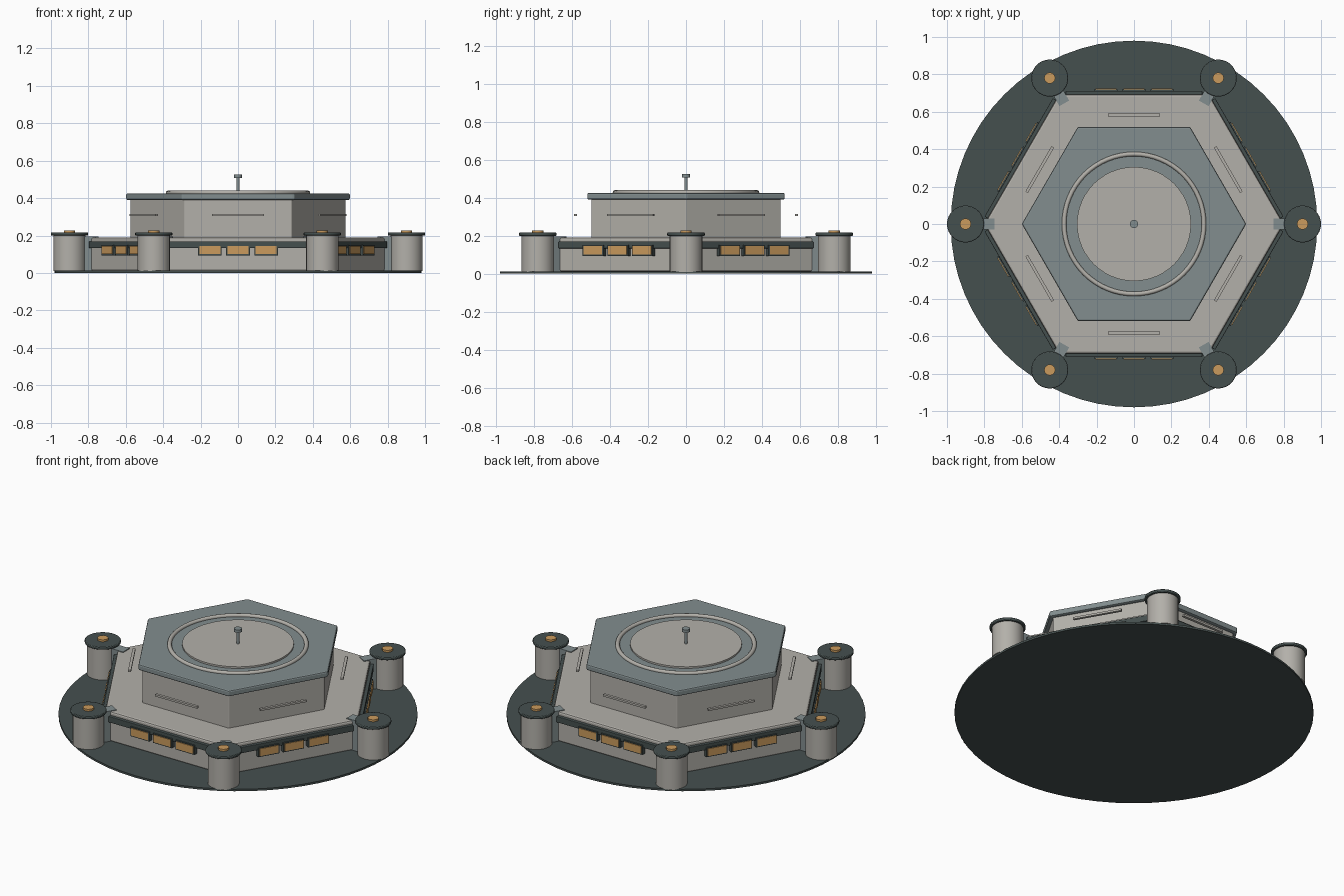
import bpy, math
from mathutils import Matrix, Vector

if "Cube" in bpy.data.objects:
    bpy.data.objects.remove(bpy.data.objects["Cube"])


def material(name, rgb):
    m = bpy.data.materials.new(name)
    m.diffuse_color = (*rgb, 1)
    m.use_nodes = True
    m.node_tree.nodes["Principled BSDF"].inputs["Base Color"].default_value = m.diffuse_color
    return m


STONE = material("pale stone", (0.45, 0.435, 0.40))
SLATE = material("blue slate", (0.225, 0.27, 0.275))
DARK = material("dark green grey", (0.06, 0.08, 0.078))
AMBER = material("amber light", (0.60, 0.33, 0.11))


def finish(name, mat, bevel=0, smooth=False):
    ob = bpy.context.object
    ob.name = name
    ob.data.materials.append(mat)
    if bevel:
        b = ob.modifiers.new("bevel", 'BEVEL')
        b.width, b.segments = bevel, 2
        b.limit_method, b.angle_limit = 'ANGLE', math.radians(40)
    if smooth:
        bpy.ops.object.shade_smooth_by_angle(angle=math.radians(35))
    return ob


def prism(name, mat, r, z0, z1, sides=32, at=(0, 0), bevel=0):
    # upright cylinder or hexagonal block, with a corner on +x
    bpy.ops.mesh.primitive_cylinder_add(vertices=sides, radius=r, depth=z1 - z0,
                                        location=(at[0], at[1], (z0 + z1) / 2))
    ob = bpy.context.object
    ob.data.transform(Matrix.Rotation(math.pi / 2, 4, 'Z'))
    return finish(name, mat, bevel, sides > 8)


def block(name, mat, angle, radial, side, z, size, bevel=0):
    # box placed at a distance from the centre, turned to face outwards
    pos = Matrix.Rotation(angle, 3, 'Z') @ Vector((radial, side, z))
    bpy.ops.mesh.primitive_cube_add(size=1, location=pos, rotation=(0, 0, angle))
    bpy.context.object.data.transform(Matrix.Diagonal((*size, 1)))
    return finish(name, mat, bevel)


# ground plate and the two stacked hexagonal storeys
prism("base_plate", DARK, 0.98, 0, 0.012, 64)
prism("lower_storey", STONE, 0.80, 0.01, 0.19, 6, bevel=0.01)
prism("upper_storey", STONE, 0.575, 0.18, 0.395, 6, bevel=0.004)
prism("roof_slab", SLATE, 0.60, 0.39, 0.425, 6, bevel=0.008)

# roof ring, roof disc and mast
bpy.ops.mesh.primitive_torus_add(major_radius=0.374, minor_radius=0.012,
                                 major_segments=64, minor_segments=12,
                                 location=(0, 0, 0.428))
finish("roof_ring", STONE, smooth=True)
prism("roof_disc", STONE, 0.305, 0.42, 0.435, 48)
prism("mast", SLATE, 0.009, 0.43, 0.51, 12)
prism("mast_cap", SLATE, 0.022, 0.507, 0.525, 16)

for i in range(6):
    # side walls: dark band, three framed windows, floating rail
    a = math.radians(30 + 60 * i)
    block(f"wall_band_{i}", DARK, a, 0.697, 0, 0.151, (0.03, 0.73, 0.036), 0.003)
    for j, s in enumerate((-0.15, 0, 0.15)):
        block(f"window_frame_{i}_{j}", DARK, a, 0.703, s, 0.122, (0.034, 0.126, 0.056))
        block(f"window_pane_{i}_{j}", AMBER, a, 0.720, s, 0.123, (0.009, 0.112, 0.044))
    block(f"rail_{i}", STONE, a, 0.582, 0, 0.309, (0.016, 0.28, 0.012))

    # corner towers with cap, lamp and connecting block
    c = math.radians(60 * i)
    p = (0.901 * math.cos(c), 0.901 * math.sin(c))
    prism(f"tower_{i}", STONE, 0.086, 0.01, 0.205, 32, p)
    prism(f"tower_cap_{i}", DARK, 0.099, 0.199, 0.216, 32, p, 0.004)
    prism(f"tower_lamp_{i}", AMBER, 0.03, 0.21, 0.228, 12, p)
    block(f"tower_link_{i}", SLATE, c, 0.79, 0, 0.102, (0.09, 0.06, 0.185))
